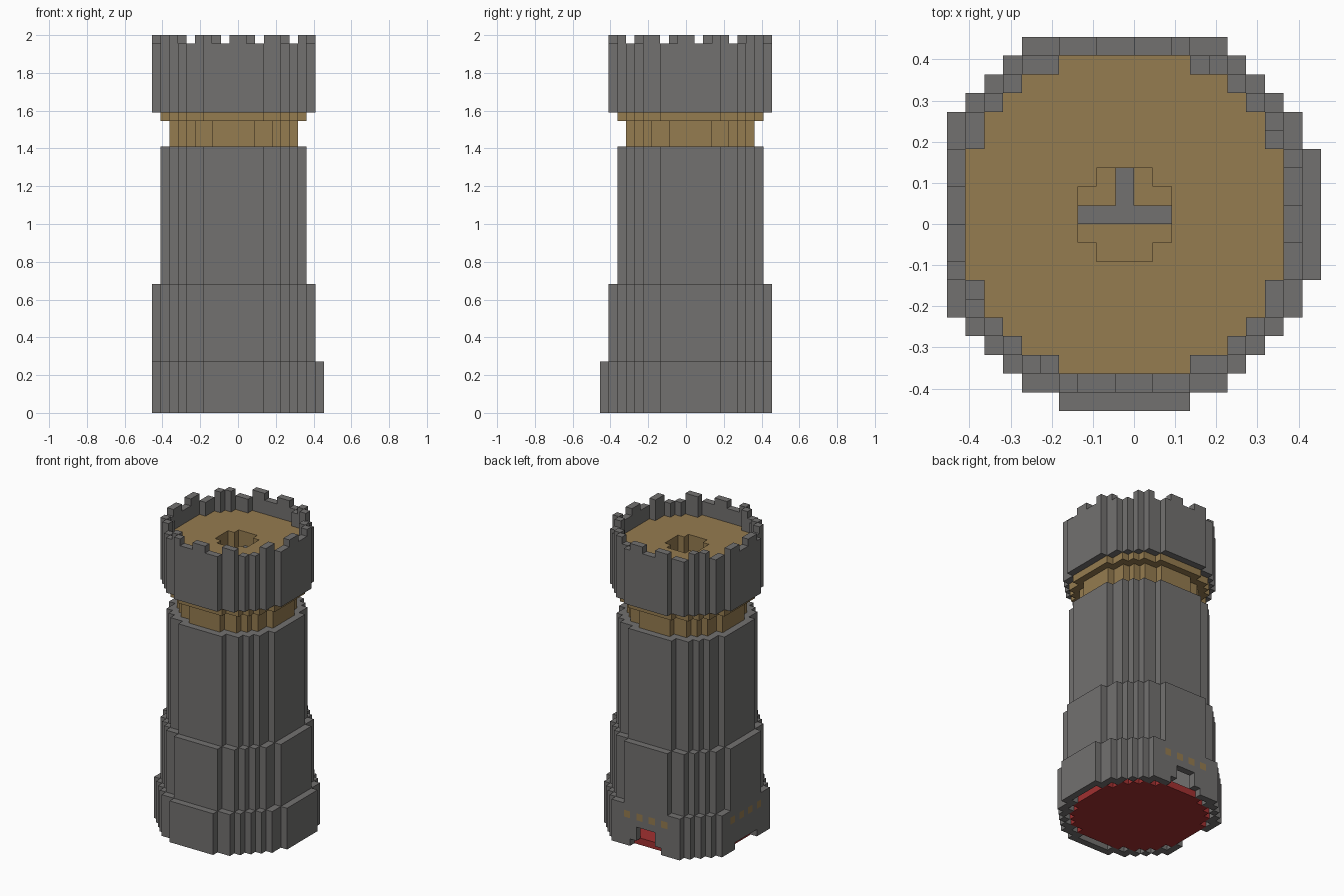
import bpy
import bmesh

cube = bpy.data.objects.get("Cube")
if cube:
    bpy.data.objects.remove(cube, do_unlink=True)

V = 1 / 22  # edge length of one building block


def material(name, rgb):
    m = bpy.data.materials.new(name)
    m.use_nodes = True
    m.diffuse_color = (*rgb, 1)
    bsdf = m.node_tree.nodes["Principled BSDF"]
    bsdf.inputs["Base Color"].default_value = (*rgb, 1)
    bsdf.inputs["Roughness"].default_value = 0.9
    return m


STONE = material("stone grey", (0.17, 0.165, 0.162))
WOOD = material("wood brown", (0.3, 0.2, 0.08))
RED = material("floor red", (0.36, 0.03, 0.03))


def disc(r2):
    """Blocks of a round plan, trimmed by the plot on the left and back."""
    return {(i, j) for i in range(-9, 11) for j in range(-10, 10)
            if i * i + j * j <= r2}


def prism(name, cells, z0, z1, mat):
    """Extrude a set of plan blocks from layer z0 up to layer z1."""
    bm = bmesh.new()
    verts = {}

    def vert(x, y, z):
        key = (x, y, z)
        if key not in verts:
            verts[key] = bm.verts.new(((x - 1) * V, y * V, z * V))
        return verts[key]

    for i, j in sorted(cells):
        corners = [(i, j), (i + 1, j), (i + 1, j + 1), (i, j + 1)]
        outward = [(i, j - 1), (i + 1, j), (i, j + 1), (i - 1, j)]
        bm.faces.new([vert(x, y, z1) for x, y in corners])
        bm.faces.new([vert(x, y, z0) for x, y in reversed(corners)])
        for k, neighbour in enumerate(outward):
            if neighbour not in cells:
                a, b = corners[k], corners[(k + 1) % 4]
                bm.faces.new([vert(*a, z0), vert(*b, z0),
                              vert(*b, z1), vert(*a, z1)])
    mesh = bpy.data.meshes.new(name)
    bm.to_mesh(mesh)
    bm.free()
    mesh.materials.append(mat)
    obj = bpy.data.objects.new(name, mesh)
    bpy.context.collection.objects.link(obj)
    return obj


# Plans from the narrow collar out to the wide base
collar_plan, shaft_plan, wall_plan, base_plan = map(disc, (56, 76, 92, 110))

# Base: wall with a doorway and rows of wooden studs
base_wall = base_plan - shaft_plan
doorway = {(i, 9) for i in (-1, 0, 1)}
odd = (-3, -1, 1, 3)
studs = {(i, 9) for i in odd} | {(-9, j) for j in odd}
prism("ground_floor", shaft_plan, 0, 1, RED)
prism("base_footing", base_plan - disc(86), 0, 1, STONE)
prism("base_door_course", base_wall - doorway, 1, 3, STONE)
prism("base_lintel_course", base_wall, 3, 4, STONE)
prism("base_stud_course", base_wall - studs, 4, 5, STONE)
prism("wall_studs", studs, 4, 5, WOOD)
prism("base_top_course", base_wall, 5, 6, STONE)

# Stepped stone body
prism("lower_wall", wall_plan - shaft_plan, 6, 15, STONE)
prism("shaft", shaft_plan - collar_plan, 6, 31, STONE)

# Wooden collar beneath the overhanging head
prism("collar", collar_plan, 31, 34, WOOD)
prism("collar_rim", shaft_plan, 34, 35, WOOD)

# Head: parapet, deck with hatch, and stonework inside the hatch
parapet = wall_plan - shaft_plan
parapet = {c for c in parapet if max(map(abs, c)) <= 9}
hatch = {c for c in disc(7)}
prism("parapet", parapet, 35, 43, STONE)
prism("deck", shaft_plan - hatch, 37, 41, WOOD)
prism("hatch_floor", hatch, 36, 37, WOOD)
hatch_stone = {(i, j) for i, j in hatch if j == 0 or (i == 0 and j > 0)}
prism("hatch_stonework", hatch_stone, 37, 39, STONE)


def is_merlon(cell):
    """Two blocks up, two blocks down, offset on each side of the head."""
    i, j = cell
    if abs(i) > abs(j):
        return j % 4 not in ((1, 2) if i > 0 else (0, 1))
    return i % 4 not in ((0, 3) if j > 0 else (2, 3))


prism("merlons", {c for c in parapet if is_merlon(c)}, 43, 44, STONE)
